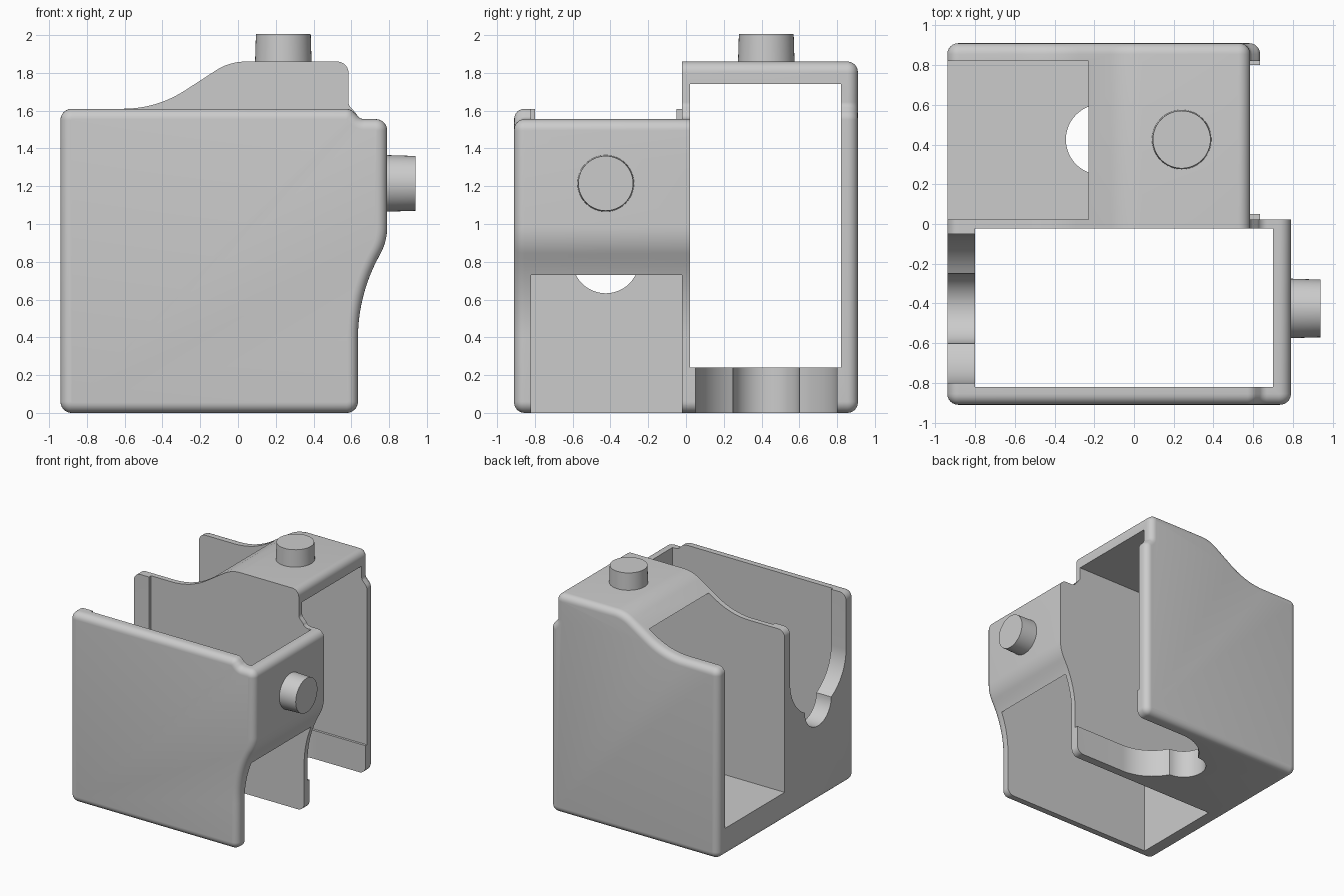
import bpy, bmesh, math
from mathutils import Vector

old = bpy.data.objects.get("Cube")
if old:
    bpy.data.objects.remove(old, do_unlink=True)

grey = bpy.data.materials.new("plain grey")
grey.use_nodes = True
colour = (0.6, 0.6, 0.6, 1)
grey.diffuse_color = colour
grey.node_tree.nodes["Principled BSDF"].inputs["Base Color"].default_value = colour

MID = 0.022      # half thickness of the shared wall
OUT = 0.91       # outer side faces
CY = 0.425       # centre line of each bay


def rounded(corners, steps=10):
    """Polygon outline with a fillet radius at every corner."""
    pts = []
    for i, (x, z, r) in enumerate(corners):
        p = Vector((x, z))
        u = (Vector(corners[i - 1][:2]) - p).normalized()
        v = (Vector(corners[(i + 1) % len(corners)][:2]) - p).normalized()
        half = u.angle(v) / 2
        t = r / math.tan(half)
        c = p + (u + v).normalized() * r / math.sin(half)
        s, e = p + u * t - c, p + v * t - c
        w = s.angle(e)
        for k in range(steps + 1):
            f = k / steps
            pts.append(c + (s * math.sin((1 - f) * w) + e * math.sin(f * w)) / math.sin(w))
    return pts


def inset(pts, d):
    """Move a counter-clockwise outline inward."""
    res = []
    for i, p in enumerate(pts):
        a = (p - pts[i - 1]).normalized()
        b = (pts[(i + 1) % len(pts)] - p).normalized()
        na, nb = Vector((-a.y, a.x)), Vector((-b.y, b.x))
        n = (na + nb).normalized()
        res.append(p + n * d / n.dot(na))
    return res


def prism(name, pts, start, end, place, radius=0.0):
    """Extrude an outline, optionally rounding the rim of the end cap."""
    layers = [(0, start)]
    if radius:
        side = 1 if end > start else -1
        for k in range(7):
            t = math.pi / 2 * k / 6
            layers.append((radius * (1 - math.cos(t)),
                           end - side * radius * (1 - math.sin(t))))
    else:
        layers.append((0, end))
    bm = bmesh.new()
    rings = [[bm.verts.new(place(p, d)) for p in inset(pts, o)] for o, d in layers]
    for lo, hi in zip(rings, rings[1:]):
        for i in range(len(lo)):
            bm.faces.new((lo[i - 1], lo[i], hi[i], hi[i - 1]))
    bm.faces.new(rings[0])
    bm.faces.new(rings[-1])
    return finish(name, bm)


def finish(name, bm):
    bmesh.ops.recalc_face_normals(bm, faces=bm.faces)
    mesh = bpy.data.meshes.new(name)
    bm.to_mesh(mesh)
    bm.free()
    mesh.materials.append(grey)
    ob = bpy.data.objects.new(name, mesh)
    bpy.context.collection.objects.link(ob)
    return ob


def box(name, lo, hi):
    pts = [Vector(p) for p in ((lo[0], lo[2]), (hi[0], lo[2]), (hi[0], hi[2]), (lo[0], hi[2]))]
    return prism(name, pts, lo[1], hi[1], along_y)


def activate(ob):
    bpy.ops.object.select_all(action='DESELECT')
    ob.select_set(True)
    bpy.context.view_layer.objects.active = ob


def combine(target, other, operation):
    activate(target)
    mod = target.modifiers.new("combine", 'BOOLEAN')
    mod.operation = operation
    mod.solver = 'EXACT'
    mod.object = other
    bpy.ops.object.modifier_apply(modifier=mod.name)
    bpy.data.objects.remove(other, do_unlink=True)


def along_y(p, d):
    return (p.x, d, p.y)


# Front bay bulges to the side, rear bay bulges upward
R = 0.06
front_outline = rounded([(-0.94, 0, R), (0.635, 0, R), (0.635, 0.62, 0.9), (0.79, 0.91, 0.3),
                         (0.79, 1.555, R), (0.65, 1.555, 0.05), (0.595, 1.61, R), (-0.94, 1.61, R)])
rear_outline = rounded([(-0.94, 0, R), (0.635, 0, R), (0.635, 1.575, R), (0.585, 1.63, 0.04),
                        (0.585, 1.86, R), (-0.045, 1.86, 0.29), (-0.43, 1.61, 0.6), (-0.94, 1.61, R)])
housing = prism("double_housing", front_outline, MID, -OUT, along_y, 0.055)
rear = prism("rear_bay", rear_outline, -MID, OUT, along_y, 0.055)
combine(housing, rear, 'UNION')

# Through cavities: front bay runs vertically, rear bay runs sideways
combine(housing, box("front_cavity", (-0.8, -0.82, -1), (0.7, -MID, 3)), 'DIFFERENCE')
combine(housing, box("rear_cavity", (-2, MID, 0.24), (2, 0.82, 1.74)), 'DIFFERENCE')

# Keyhole slot: wide round-ended channel with a small lobe at its end
big, small = 0.375, 0.177
rise = math.sqrt(big ** 2 - small ** 2)
sweep = math.atan2(-rise, small)
half = [Vector((big, 1.3))]
half += [Vector((big * math.cos(sweep * k / 16), rise + big * math.sin(sweep * k / 16)))
         for k in range(17)]
half += [Vector((small * math.cos(a), -small * math.sin(a)))
         for a in (math.pi / 2 * k / 12 for k in range(1, 13))]
slot = half + [Vector((-p.x, p.y)) for p in reversed(half[:-1])]
slot.reverse()
side_slot = prism("side_slot", slot, -1.2, -0.7, lambda p, d: (d, p.x - CY, p.y + 0.81))
floor_slot = prism("floor_slot", slot, -0.2, 0.4, lambda p, d: (p.y - 0.166, p.x + CY, d))
combine(housing, side_slot, 'DIFFERENCE')
combine(housing, floor_slot, 'DIFFERENCE')


# Tapered pegs on the bulges
def peg(name, base, axis):
    bm = bmesh.new()
    bmesh.ops.create_cone(bm, cap_ends=True, segments=48, radius1=0.15, radius2=0.145, depth=0.16)
    bmesh.ops.rotate(bm, verts=bm.verts, matrix=Vector((0, 0, 1)).rotation_difference(axis).to_matrix())
    bmesh.ops.translate(bm, verts=bm.verts, vec=Vector(base) + axis * 0.07)
    return finish(name, bm)


pegs = [peg("side_peg", (0.79, -CY, 1.215), Vector((1, 0, 0))),
        peg("top_peg", (0.24, CY, 1.855), Vector((0, 0, 1)))]

for ob in [housing] + pegs:
    activate(ob)
    bpy.ops.object.shade_smooth_by_angle(angle=math.radians(30))
